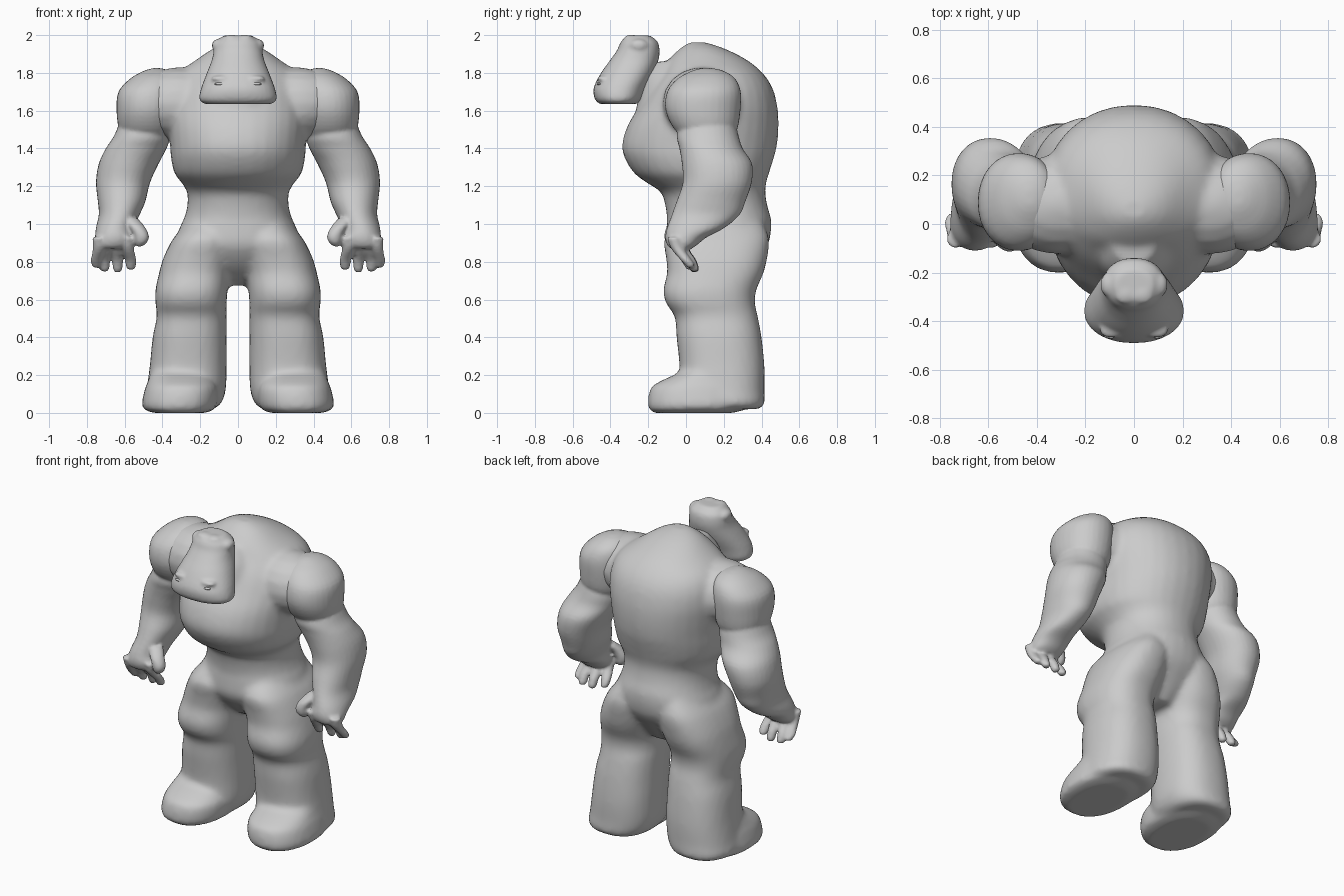
import bpy, bmesh, math

SEG = 32


def catmull(a, b, c, d, t):
    return tuple(0.5 * (2 * q + (r - p) * t + (2 * p - 5 * q + 4 * r - s) * t * t
                        + (3 * q - p - 3 * r + s) * t ** 3) for p, q, r, s in zip(a, b, c, d))


def loft(bm, rings, mirror=False, power=2.2, steps=4):
    """Closed skin through level sections given as (z, x0, x1, y0, y1)."""
    n = len(rings)
    fine = [catmull(rings[max(i - 1, 0)], rings[i], rings[i + 1], rings[min(i + 2, n - 1)], k / steps)
            for i in range(n - 1) for k in range(steps)] + [rings[-1]]
    for side in ((1, -1) if mirror else (1,)):
        loops = []
        for z, x0, x1, y0, y1 in fine:
            loop = []
            for k in range(SEG):
                a = 2 * math.pi * k / SEG
                c, s = math.cos(a), math.sin(a)
                px = math.copysign(abs(c) ** (2 / power), c)
                py = math.copysign(abs(s) ** (2 / power), s)
                loop.append(bm.verts.new((side * ((x0 + x1) / 2 + px * (x1 - x0) / 2),
                                          (y0 + y1) / 2 + py * (y1 - y0) / 2, z)))
            loops.append(loop)
        for lo, hi in zip(loops, loops[1:]):
            for k in range(SEG):
                j = (k + 1) % SEG
                bm.faces.new((lo[k], lo[j], hi[j], hi[k]))
        bm.faces.new(loops[0])
        bm.faces.new(loops[-1])


def blob(bm, centre, size, mirror=False):
    """Ellipsoid as a short loft."""
    rings = []
    for i in range(9):
        a = math.pi * (0.04 + 0.92 * i / 8)
        r = math.sin(a)
        rings.append((centre[2] - size[2] * math.cos(a), centre[0] - size[0] * r, centre[0] + size[0] * r,
                      centre[1] - size[1] * r, centre[1] + size[1] * r))
    loft(bm, rings, mirror, 2, 1)


def tube(bm, points):
    """Finger through (x, y, z, radius) points."""
    loft(bm, [(z, x - r, x + r, y - r, y + r) for x, y, z, r in points], power=2)


def finish(bm, name, voxel=None, smooth=0, mirror=False):
    bmesh.ops.recalc_face_normals(bm, faces=bm.faces)
    for f in bm.faces:
        f.smooth = True
    mesh = bpy.data.meshes.new(name)
    bm.to_mesh(mesh)
    bm.free()
    ob = bpy.data.objects.new(name, mesh)
    bpy.context.collection.objects.link(ob)
    if voxel:
        m = ob.modifiers.new("fuse", 'REMESH')
        m.mode, m.voxel_size, m.use_smooth_shade = 'VOXEL', voxel, True
    if smooth:
        m = ob.modifiers.new("soften", 'SMOOTH')
        m.iterations, m.factor = smooth, 0.5
    if mirror:
        ob.modifiers.new("other_side", 'MIRROR').use_mirror_merge = False
    return ob


def centred(rows):
    return [(z, -h, h, f, b) for z, h, f, b in rows]


# torso: waist, overhanging chest, humped back
bm = bmesh.new()
loft(bm, centred([(0.98, .30, -.09, .45), (1.03, .285, -.10, .45), (1.10, .268, -.11, .43), (1.17, .27, -.135, .42),
                  (1.22, .30, -.21, .425), (1.27, .337, -.275, .44), (1.35, .355, -.325, .465),
                  (1.42, .36, -.338, .482), (1.52, .37, -.31, .49), (1.62, .375, -.25, .484),
                  (1.72, .36, -.19, .458), (1.80, .315, -.13, .405), (1.87, .22, -.09, .32),
                  (1.93, .13, -.03, .20), (1.962, .05, .02, .10)]), power=2.15)
# neck and shoulder bridges
loft(bm, centred([(1.58, .19, -.27, .1), (1.68, .18, -.25, .12), (1.78, .15, -.22, .1), (1.86, .09, -.16, .06)]))
blob(bm, (.31, .08, 1.64), (.26, .205, .19), True)
# pelvis
loft(bm, centred([(.675, .09, .12, .28), (.72, .13, .04, .32), (.79, .22, -.04, .37), (.88, .31, -.10, .43),
                  (.96, .315, -.105, .45), (1.03, .285, -.10, .45)]))
# legs
loft(bm, [(1.0, .04, .275, -.05, .41), (.92, .012, .345, -.115, .44), (.82, .02, .395, -.105, .43),
          (.74, .04, .418, -.10, .41), (.65, .055, .437, -.12, .372), (.58, .06, .437, -.105, .365),
          (.51, .06, .43, -.06, .38), (.40, .06, .452, -.05, .40), (.25, .06, .467, -.035, .415),
          (.12, .065, .485, -.04, .415), (.05, .09, .495, -.04, .415), (.02, .13, .46, .0, .39)], True, 2.4)
# boots
loft(bm, [(.0, .17, .45, -.17, .25), (.03, .115, .507, -.2, .33), (.12, .105, .495, -.192, .33),
          (.16, .12, .48, -.15, .32), (.22, .14, .46, -.02, .28)], True, 2.3)
finish(bm, "body", .018, 5)

# shoulder, arm and palm
bm = bmesh.new()
loft(bm, [(1.43, .38, .59, .02, .22), (1.5, .335, .63, -.06, .27), (1.6, .31, .643, -.108, .288),
          (1.7, .305, .633, -.10, .29), (1.77, .32, .57, -.045, .26), (1.81, .36, .5, .03, .2),
          (1.825, .41, .45, .08, .14)], power=2.1)
loft(bm, [(1.58, .38, .61, -.02, .25), (1.47, .36, .655, -.048, .278), (1.40, .378, .70, -.035, .30),
          (1.32, .42, .737, -.022, .35), (1.22, .465, .752, -.017, .348), (1.12, .49, .742, -.05, .315),
          (1.05, .52, .737, -.075, .285), (.98, .55, .752, -.10, .205), (.93, .55, .757, -.11, .11),
          (.89, .565, .755, -.1, .06), (.87, .59, .74, -.08, .03)], power=2.1)
# fingers and thumb
for x0, x1, y, z in ((.585, .567, .02, .757), (.638, .637, .045, .745), (.69, .706, .042, .748), (.735, .75, .02, .768)):
    tube(bm, [(x0, y - .085, .93, .036), (x0, y - .065, .87, .034), (x1, y - .02, .81, .029),
              (x1, y, z + .015, .025), (x1, y, z, .014)])
tube(bm, [(.57, -.02, 1.03, .04), (.535, -.06, .985, .042), (.512, -.075, .94, .04), (.512, -.075, .905, .033),
          (.52, -.07, .882, .016)])
finish(bm, "arms", .0105, 2, True)

# head: narrow crown, broad flat jaw, small ear knobs, brow and nose
bm = bmesh.new()
loft(bm, centred([(1.635, .175, -.455, -.26), (1.66, .205, -.482, -.235), (1.72, .195, -.489, -.21),
                  (1.80, .165, -.45, -.17), (1.87, .138, -.40, -.145), (1.92, .128, -.365, -.14),
                  (1.965, .115, -.345, -.15), (1.998, .075, -.31, -.19)]))
blob(bm, (.105, -.25, 1.945), (.034, .05, .035), True)
blob(bm, (.035, -.29, 1.982), (.045, .04, .02), True)
blob(bm, (.09, -.435, 1.77), (.055, .035, .016), True)
finish(bm, "head", .011, 3)

# eye slits and mouth line
bm = bmesh.new()
blob(bm, (.095, -.458, 1.742), (.03, .014, .008), True)
finish(bm, "eyes")
bm = bmesh.new()
blob(bm, (0, -.477, 1.682), (.06, .011, .004))
finish(bm, "lip")
